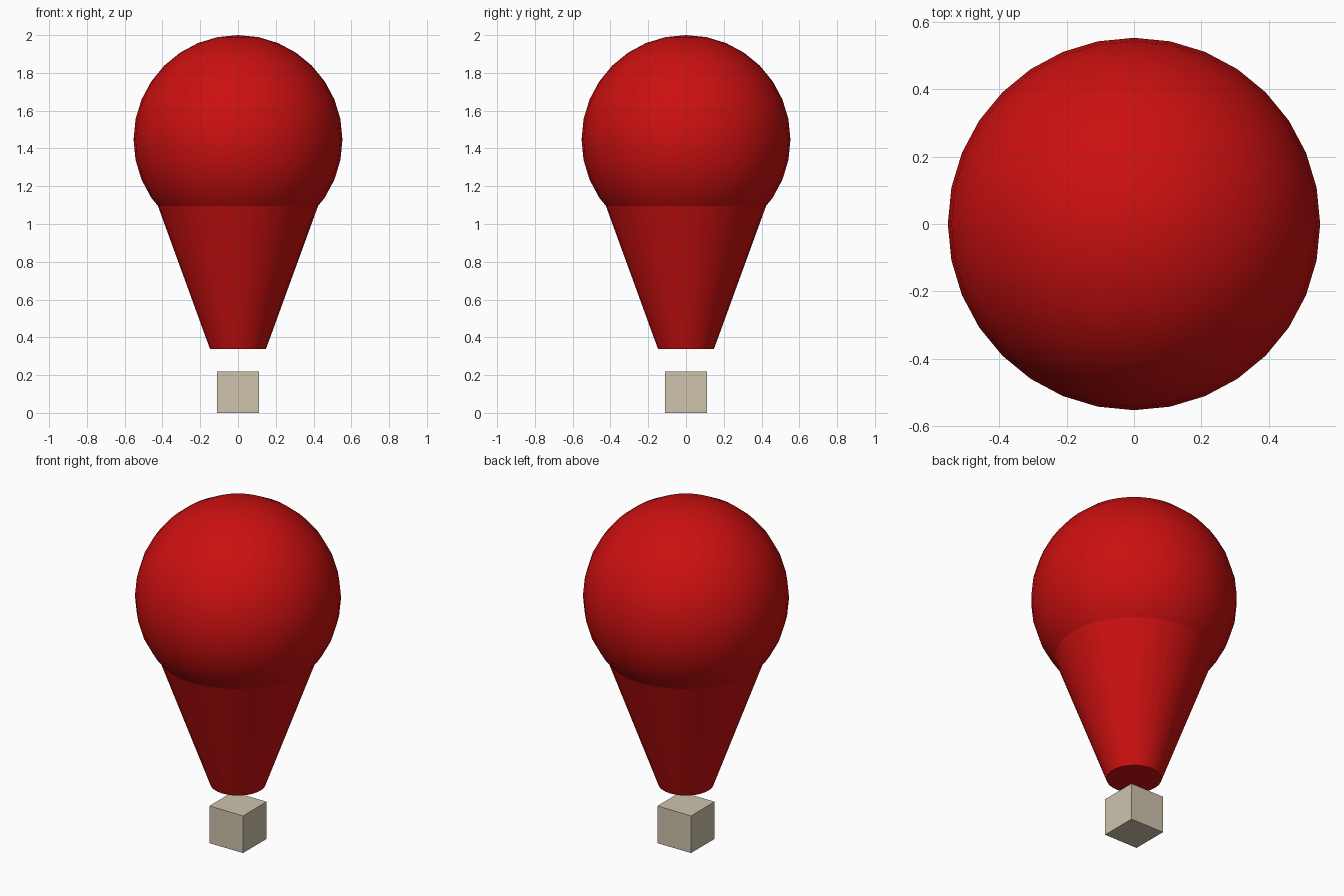
import bpy
import math

cube = bpy.data.objects.get("Cube")
if cube:
    bpy.data.objects.remove(cube, do_unlink=True)


def make_material(name, color):
    mat = bpy.data.materials.new(name)
    mat.use_nodes = True
    mat.diffuse_color = (*color, 1)
    mat.node_tree.nodes["Principled BSDF"].inputs["Base Color"].default_value = (*color, 1)
    return mat


def finish(name, mat, smooth=False):
    obj = bpy.context.object
    obj.name = name
    obj.data.materials.append(mat)
    if smooth:
        bpy.ops.object.shade_smooth_by_angle(angle=math.radians(30))
    return obj


red = make_material("balloon red", (0.6, 0.005, 0.005))
tan = make_material("basket tan", (0.62, 0.55, 0.42))

RADIUS = 0.553
CENTRE = 2 - RADIUS
MOUTH = 0.338
BASKET = 0.22

# Round envelope
bpy.ops.mesh.primitive_uv_sphere_add(segments=32, ring_count=16, radius=RADIUS,
                                     location=(0, 0, CENTRE))
finish("balloon_envelope", red, True)

# Tapered skirt, reaching up to the middle of the envelope
bpy.ops.mesh.primitive_cone_add(vertices=32, radius1=0.148, radius2=RADIUS - 0.001,
                                depth=CENTRE - MOUTH, location=(0, 0, (CENTRE + MOUTH) / 2))
finish("balloon_skirt", red, True)

# Basket hanging free below the skirt
bpy.ops.mesh.primitive_cube_add(size=BASKET, location=(0, 0, BASKET / 2))
finish("basket", tan)
